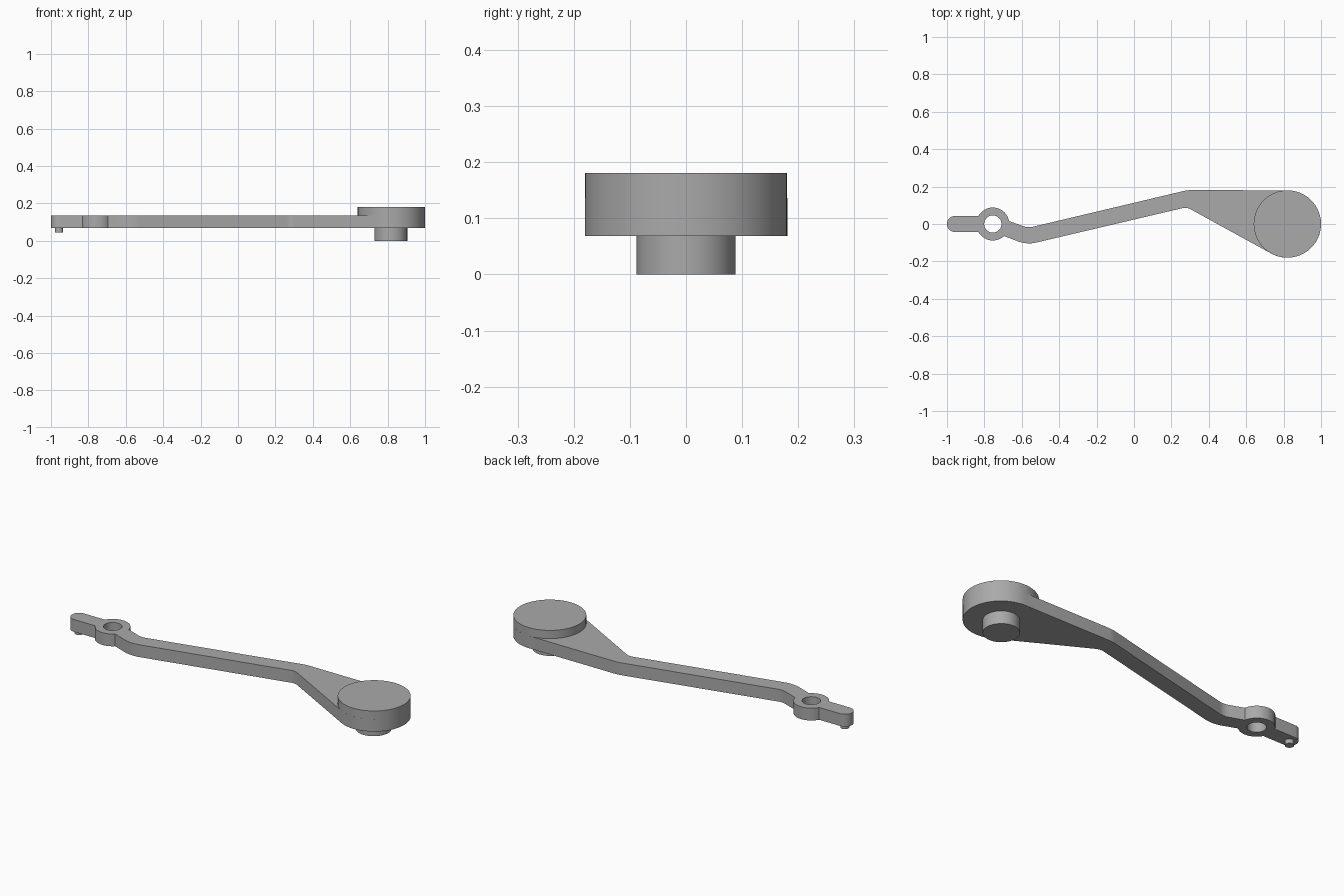
import bpy
import math
from mathutils import Vector

if "Cube" in bpy.data.objects:
    bpy.data.objects.remove(bpy.data.objects["Cube"])

# Single grey finish
grey = bpy.data.materials.new("plain_grey")
grey.use_nodes = True
colour = (0.4, 0.4, 0.4, 1)
grey.diffuse_color = colour
grey.node_tree.nodes["Principled BSDF"].inputs["Base Color"].default_value = colour

HEAD, RING, TAB = Vector((0.82, 0)), Vector((-0.755, 0)), Vector((-0.957, 0))
HEAD_R, RING_R, HOLE_R, TAB_R = 0.18, 0.088, 0.046, 0.043
BOTTOM, TOP = 0.069, 0.136


def arc(centre, radius, start, end, steps):
    angles = [math.radians(start + (end - start) * i / steps) for i in range(steps + 1)]
    return [centre + radius * Vector((math.cos(a), math.sin(a))) for a in angles]


def fillet(before, corner, after, radius, steps=8):
    """Round a corner with a tangent arc."""
    corner = Vector(corner)
    u = (Vector(before) - corner).normalized()
    v = (Vector(after) - corner).normalized()
    half = u.angle(v) / 2
    centre = corner + (u + v).normalized() * radius / math.sin(half)
    a = corner + u * radius / math.tan(half) - centre
    b = corner + v * radius / math.tan(half) - centre
    total = a.angle_signed(b)
    start = math.atan2(a.y, a.x)
    return arc(centre, radius, math.degrees(start), math.degrees(start - total), steps)


def finish(obj, name):
    obj.name = obj.data.name = name
    obj.data.materials.clear()
    obj.data.materials.append(grey)
    bpy.ops.object.select_all(action="DESELECT")
    obj.select_set(True)
    bpy.context.view_layer.objects.active = obj
    bpy.ops.object.shade_smooth_by_angle(angle=math.radians(30))


def plate(name, outlines, low, high):
    """Extrude closed outlines; inner ones become holes."""
    curve = bpy.data.curves.new(name, "CURVE")
    curve.dimensions = "2D"
    curve.fill_mode = "BOTH"
    curve.extrude = (high - low) / 2
    for points in outlines:
        spline = curve.splines.new("POLY")
        spline.points.add(len(points) - 1)
        for target, p in zip(spline.points, points):
            target.co = (p.x, p.y, 0, 1)
        spline.use_cyclic_u = True
    obj = bpy.data.objects.new(name, curve)
    bpy.context.collection.objects.link(obj)
    bpy.ops.object.select_all(action="DESELECT")
    obj.select_set(True)
    bpy.context.view_layer.objects.active = obj
    bpy.ops.object.convert(target="MESH")
    obj = bpy.context.object
    # Weld the caps to the walls
    bpy.ops.object.mode_set(mode="EDIT")
    bpy.ops.mesh.select_all(action="SELECT")
    bpy.ops.mesh.remove_doubles(threshold=0.0001)
    bpy.ops.mesh.normals_make_consistent(inside=False)
    bpy.ops.object.mode_set(mode="OBJECT")
    obj.location.z = (low + high) / 2
    finish(obj, name)


def cylinder(name, centre, radius, low, high, sides=64):
    bpy.ops.mesh.primitive_cylinder_add(
        vertices=sides, radius=radius, depth=high - low,
        location=(centre.x, centre.y, (low + high) / 2))
    finish(bpy.context.object, name)


# Arm outline: tab, ring, cranked bar and flared head
join = 180 - math.degrees(math.asin(TAB_R / RING_R))
tab_end = arc(TAB, TAB_R, 270, 90, 20)
ring_back = arc(RING, RING_R, join, 10.5, 24)
ring_front = arc(RING, RING_R, -47, -join, 20)
back_low, back_high = (-0.567, -0.021), (0.285, 0.181)
front_low, front_high = (-0.573, -0.111), (0.282, 0.09)
to_corner = Vector(front_high) - HEAD
tangent = math.degrees(math.atan2(to_corner.y, to_corner.x)
                       + math.acos(HEAD_R / to_corner.length)) - 360
head_arc = arc(HEAD, HEAD_R, 90, tangent, 40)

outline = (tab_end + ring_back
           + fillet(ring_back[-1], back_low, back_high, 0.09)
           + fillet(back_low, back_high, head_arc[0], 0.17)
           + head_arc
           + fillet(head_arc[-1], front_high, front_low, 0.06)
           + fillet(front_high, front_low, ring_front[0], 0.17)
           + ring_front)
plate("arm", [outline, arc(RING, HOLE_R, 0, 352.5, 47)], BOTTOM, TOP)

# Raised round head, its post, and the small tip pin
cylinder("head_cap", HEAD, HEAD_R, TOP, 0.181)
cylinder("head_post", Vector((0.817, 0)), 0.088, 0, BOTTOM)
cylinder("tip_pin", TAB, 0.022, 0.045, BOTTOM, 32)
